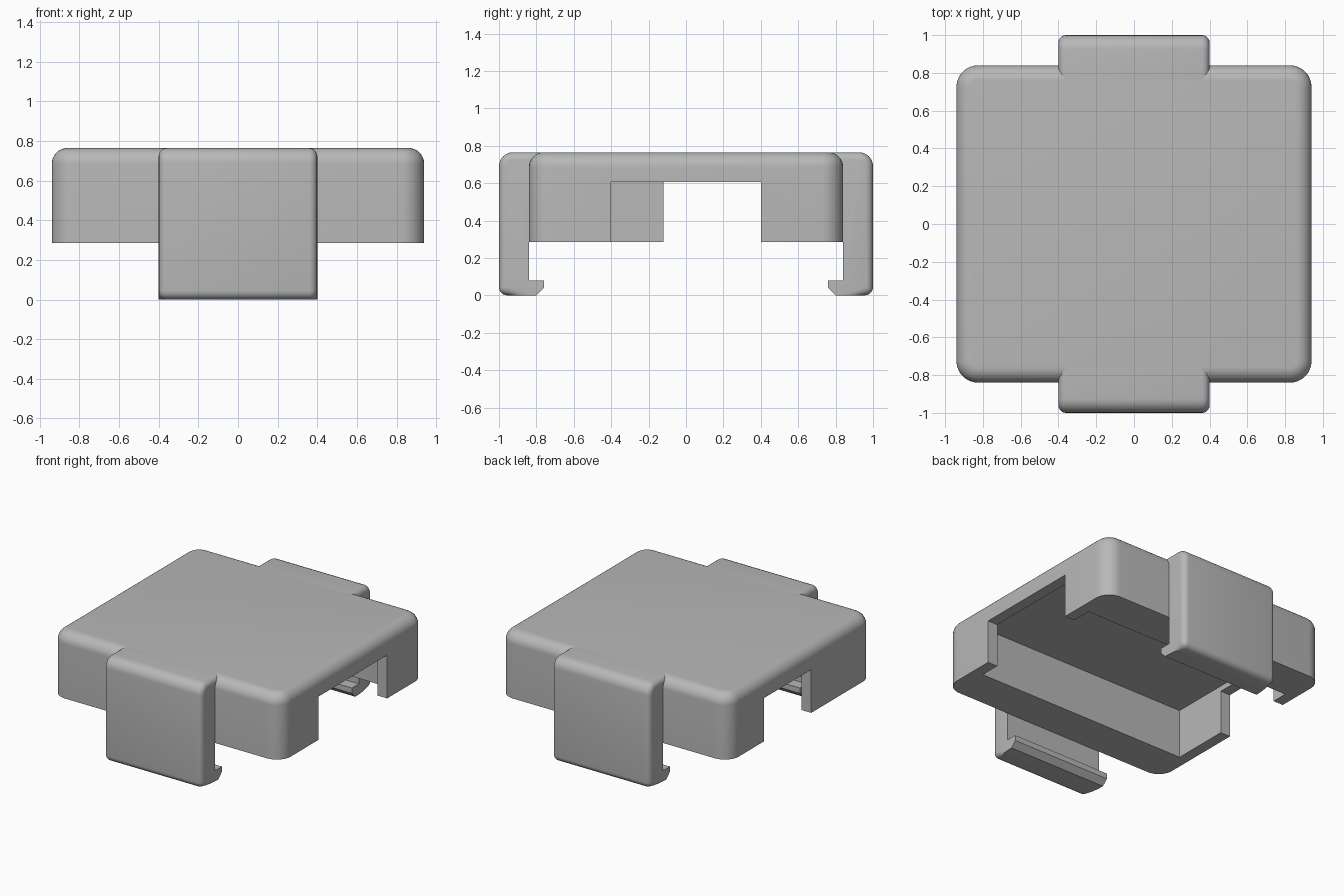
import bpy, bmesh, math

if "Cube" in bpy.data.objects:
    bpy.data.objects.remove(bpy.data.objects["Cube"], do_unlink=True)

TOP, RIM = 0.765, 0.285      # height of the lid top and of its lower rim
HALF_X, HALF_Y = 0.94, 0.84

grey = bpy.data.materials.new("plain grey")
grey.use_nodes = True
COLOUR = (0.48, 0.48, 0.48, 1)
grey.diffuse_color = COLOUR
grey.node_tree.nodes["Principled BSDF"].inputs["Base Color"].default_value = COLOUR


def make_object(name, bm):
    bmesh.ops.recalc_face_normals(bm, faces=bm.faces)
    mesh = bpy.data.meshes.new(name)
    bm.to_mesh(mesh)
    bm.free()
    mesh.materials.append(grey)
    obj = bpy.data.objects.new(name, mesh)
    bpy.context.collection.objects.link(obj)
    return obj


def box_mesh(x0, x1, y0, y1, z0, z1):
    bm = bmesh.new()
    bmesh.ops.create_cube(bm, size=1)
    for v in bm.verts:
        v.co = ((x0 + x1) / 2 + v.co.x * (x1 - x0),
                (y0 + y1) / 2 + v.co.y * (y1 - y0),
                (z0 + z1) / 2 + v.co.z * (z1 - z0))
    return bm


def round_edges(bm, radius, segments, rule):
    edges = [e for e in bm.edges if rule(e.verts[0].co, e.verts[1].co)]
    bmesh.ops.bevel(bm, geom=edges, offset=radius, segments=segments,
                    profile=0.5, affect='EDGES')


def near(a, b):
    return abs(a - b) < 0.001


def smooth(obj):
    bpy.ops.object.select_all(action='DESELECT')
    obj.select_set(True)
    bpy.context.view_layer.objects.active = obj
    bpy.ops.object.shade_smooth_by_angle(angle=math.radians(30))


# Lid: box with rounded corners and a rounded top edge
bm = box_mesh(-HALF_X, HALF_X, -HALF_Y, HALF_Y, RIM, TOP)
round_edges(bm, 0.115, 8, lambda a, b: not near(a.z, b.z))
round_edges(bm, 0.08, 8, lambda a, b: near(a.z, TOP) and near(b.z, TOP))
lid = make_object("lid", bm)

# Hollow underside, and a side opening at each end
cutters = {
    "cavity_cutter": (-0.86, 0.86, -0.55, 0.55, 0.1, 0.645),
    "left_opening_cutter": (0.8, 1.1, -0.4, 0.4, 0.05, 0.605),
    "right_opening_cutter": (-1.1, -0.8, -0.12, 0.43, 0.05, 0.605),
}
for name, size in cutters.items():
    cutter = make_object(name, box_mesh(*size))
    bpy.context.view_layer.objects.active = lid
    mod = lid.modifiers.new(name, 'BOOLEAN')
    mod.operation = 'DIFFERENCE'
    mod.solver = 'EXACT'
    mod.object = cutter
    bpy.ops.object.modifier_apply(modifier=name)
    bpy.data.objects.remove(cutter, do_unlink=True)
smooth(lid)

# Snap clips: hooked profile swept across x, mirrored front to back
HOOK = [(0.76, TOP), (1, TOP), (1, 0), (0.8, 0), (0.76, 0.04),
        (0.76, 0.08), (0.84, 0.08), (0.84, 0.4), (0.76, 0.4)]
CLIP_X = 0.4


def outer_side_edge(a, b):
    on_side = near(abs(a.x), CLIP_X) and near(a.x, b.x)
    return on_side and min(a.y, b.y) > 0.755 and (
        min(a.z, b.z) > TOP - 0.081 or min(a.y, b.y) > 0.95)


for name, side in (("front_clip", -1), ("back_clip", 1)):
    bm = bmesh.new()
    face = bm.faces.new([bm.verts.new((-CLIP_X, y, z)) for y, z in HOOK])
    ext = bmesh.ops.extrude_face_region(bm, geom=[face])
    for v in ext["geom"]:
        if isinstance(v, bmesh.types.BMVert):
            v.co.x = CLIP_X
    if not any(near(f.calc_center_median().x, -CLIP_X) for f in bm.faces):
        bmesh.ops.holes_fill(bm, edges=bm.edges)
    bmesh.ops.recalc_face_normals(bm, faces=bm.faces)
    for height, radius in ((TOP, 0.075), (0, 0.045)):
        round_edges(bm, radius, 6, lambda a, b: not near(a.x, b.x)
                    and near(a.y, 1) and near(a.z, height))
    round_edges(bm, 0.04, 5, outer_side_edge)
    for v in bm.verts:
        v.co.y *= side
    smooth(make_object(name, bm))
